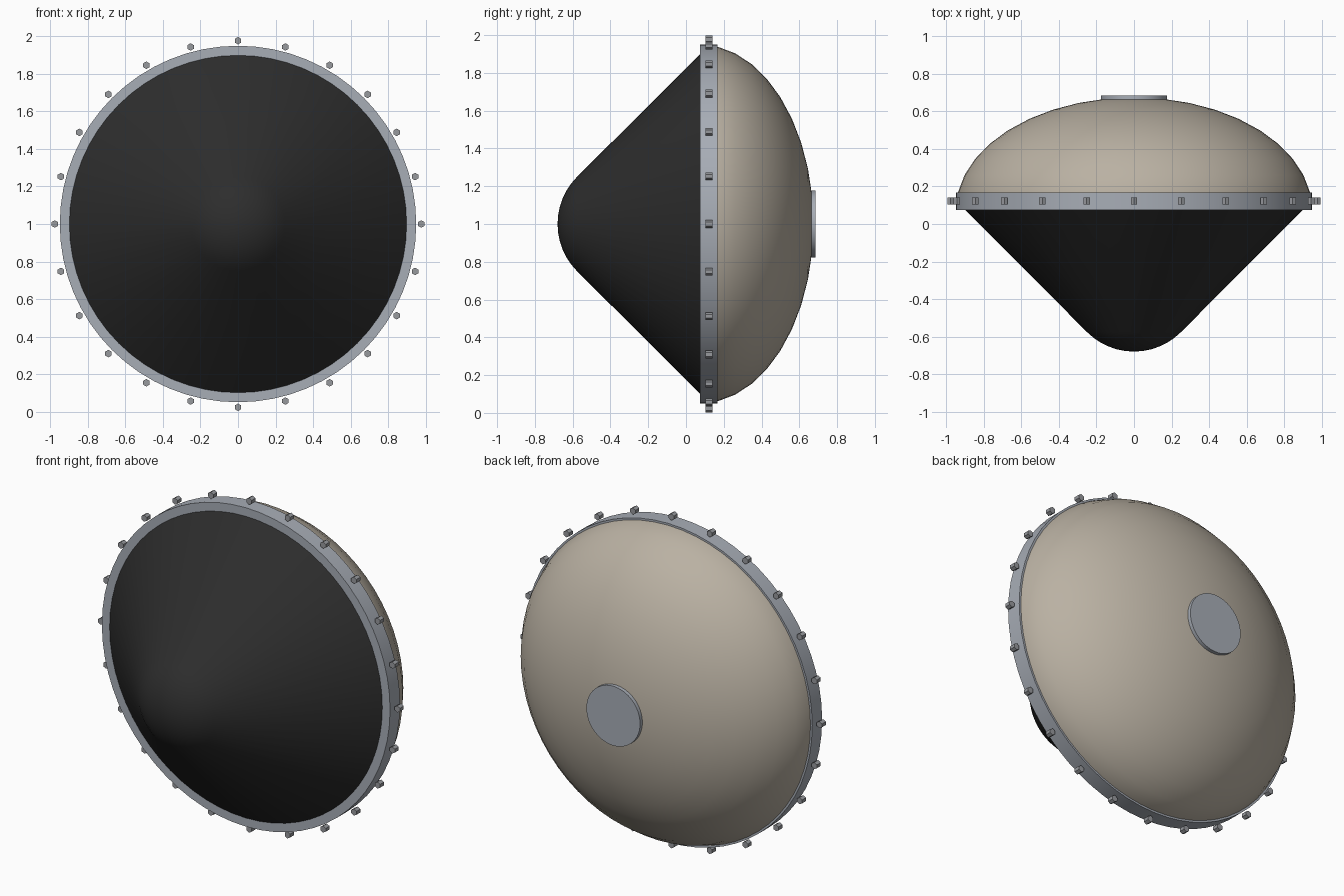
import bpy
import bmesh
from math import sin, cos, pi, radians

old = bpy.data.objects.get("Cube")
if old:
    bpy.data.objects.remove(old, do_unlink=True)

CENTRE_Z = 1.0
SIDES = 64


def material(name, rgb):
    m = bpy.data.materials.new(name)
    m.use_nodes = True
    m.diffuse_color = (*rgb, 1)
    bsdf = next(n for n in m.node_tree.nodes if n.type == 'BSDF_PRINCIPLED')
    bsdf.inputs["Base Color"].default_value = (*rgb, 1)
    return m


black = material("heat black", (0.026, 0.026, 0.026))
beige = material("warm beige", (0.49, 0.44, 0.365))
steel = material("blue steel", (0.39, 0.42, 0.47))
bolt_grey = material("bolt grey", (0.31, 0.32, 0.34))


def finish(bm, name, mat, smooth=True):
    bmesh.ops.remove_doubles(bm, verts=bm.verts, dist=0.0001)
    bmesh.ops.recalc_face_normals(bm, faces=bm.faces)
    mesh = bpy.data.meshes.new(name)
    bm.to_mesh(mesh)
    bm.free()
    mesh.materials.append(mat)
    obj = bpy.data.objects.new(name, mesh)
    bpy.context.collection.objects.link(obj)
    if smooth:
        bpy.ops.object.select_all(action='DESELECT')
        obj.select_set(True)
        bpy.context.view_layer.objects.active = obj
        bpy.ops.object.shade_smooth_by_angle(angle=radians(35))
    return obj


def lathe(name, profile, mat, closed=False, sides=SIDES):
    """Spin (radius, y) points around the front-to-back axis."""
    bm = bmesh.new()
    verts = [bm.verts.new((r, y, CENTRE_Z)) for r, y in profile]
    edges = [bm.edges.new(pair) for pair in zip(verts, verts[1:])]
    if closed:
        edges.append(bm.edges.new((verts[-1], verts[0])))
    bmesh.ops.spin(bm, geom=verts + edges, cent=(0, 0, CENTRE_Z),
                   axis=(0, 1, 0), angle=2 * pi, steps=sides)
    return finish(bm, name, mat)


# Front cone with a rounded nose, tangent to its 45 degree flank
NOSE_R, NOSE_Y = 0.354, -0.68
cone = [(NOSE_R * sin(a), NOSE_Y + NOSE_R * (1 - cos(a)))
        for a in (i * pi / 24 for i in range(7))]
cone += [(0.9, 0.076), (0.9, 0.12)]
lathe("front_heat_cone", cone, black)

# Rear shell, half of a flattened ellipsoid
shell = [(0.95 * cos(a), 0.075 + 0.6 * sin(a))
         for a in (i * pi / 20 for i in range(11))]
shell[0] = (0.94, 0.12)
lathe("rear_shell", shell, beige)

# Flange ring where the two halves meet
lathe("flange_ring", [(0.89, 0.075), (0.95, 0.075), (0.95, 0.168), (0.89, 0.168)],
      steel, closed=True)

# Round hatch on the back
lathe("rear_hatch", [(0, 0.66), (0.177, 0.66), (0.177, 0.685), (0, 0.685)], steel)

# Hexagonal bolts around the flange, all pointing front to back
BOLTS, BOLT_RADIUS, BOLT_Y = 24, 0.02, 0.122
bm = bmesh.new()
for i in range(BOLTS):
    a = 2 * pi * i / BOLTS
    x, z = 0.977 * cos(a), CENTRE_Z + 0.977 * sin(a)
    rim = []
    for k in range(6):
        t = pi / 6 + k * pi / 3
        rim.append(bm.verts.new((x + BOLT_RADIUS * cos(t), BOLT_Y - 0.018,
                                 z + BOLT_RADIUS * sin(t))))
    face = bm.faces.new(rim)
    top = bmesh.ops.extrude_face_region(bm, geom=[face], use_keep_orig=True)["geom"]
    bmesh.ops.translate(bm, vec=(0, 0.036, 0),
                        verts=[v for v in top if isinstance(v, bmesh.types.BMVert)])
finish(bm, "flange_bolts", bolt_grey, smooth=False)
